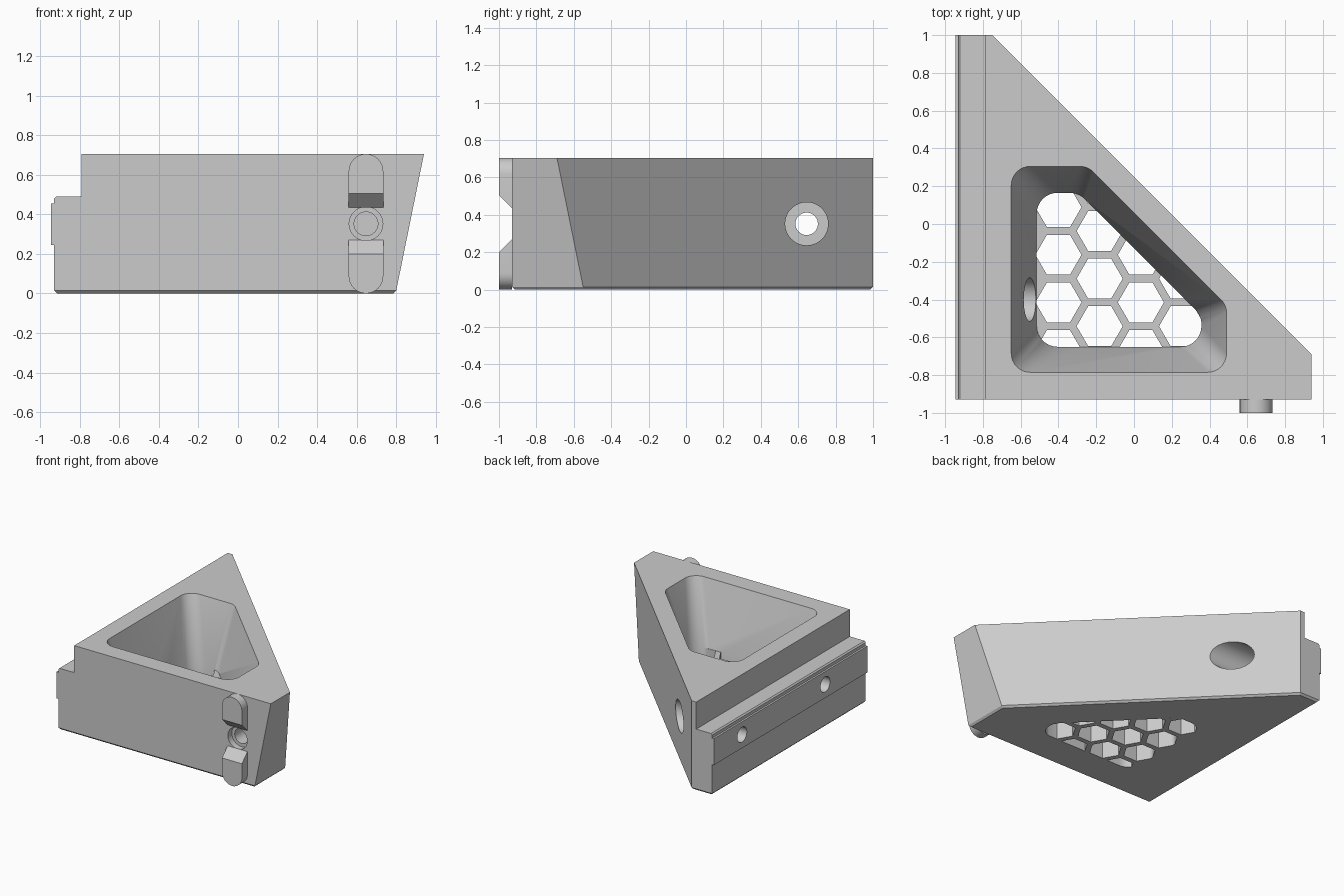
import bpy, bmesh, math
from mathutils import Matrix, Vector

if "Cube" in bpy.data.objects:
    bpy.data.objects.remove(bpy.data.objects["Cube"])

grey = bpy.data.materials.new("light_grey")
grey.diffuse_color = (0.6, 0.6, 0.6, 1)
grey.use_nodes = True
grey.node_tree.nodes["Principled BSDF"].inputs["Base Color"].default_value = grey.diffuse_color


def make(name, bm):
    bmesh.ops.recalc_face_normals(bm, faces=bm.faces)
    me = bpy.data.meshes.new(name)
    bm.to_mesh(me)
    bm.free()
    me.materials.append(grey)
    ob = bpy.data.objects.new(name, me)
    bpy.context.collection.objects.link(ob)
    return ob


def add_loft(bm, rings):
    """Closed solid through rings with equal point counts."""
    vs = [[bm.verts.new(p) for p in r] for r in rings]
    n = len(rings[0])
    for a, b in zip(vs, vs[1:]):
        for i in range(n):
            j = (i + 1) % n
            bm.faces.new((a[i], a[j], b[j], b[i]))
    bm.faces.new(vs[0][::-1])
    bm.faces.new(vs[-1])


def loft(name, rings):
    bm = bmesh.new()
    add_loft(bm, rings)
    return make(name, bm)


def along_y(name, pts, y0, y1):
    return loft(name, [[(x, y, z) for x, z in pts] for y in (y0, y1)])


def cylinder(name, axis, r, start, length, segs=48):
    rot = Matrix.Rotation(math.pi / 2, 4, 'Y' if axis == 'x' else 'X')
    step = Vector((length, 0, 0)) if axis == 'x' else Vector((0, length, 0))
    bm = bmesh.new()
    bmesh.ops.create_cone(bm, cap_ends=True, segments=segs, radius1=r, radius2=r, depth=length,
                          matrix=Matrix.Translation(Vector(start) + step / 2) @ rot)
    return make(name, bm)


def boolean(ob, tool, op='DIFFERENCE'):
    m = ob.modifiers.new("cut", 'BOOLEAN')
    m.operation, m.object, m.solver = op, tool, 'EXACT'
    bpy.context.view_layer.objects.active = ob
    bpy.ops.object.modifier_apply(modifier=m.name)
    bpy.data.objects.remove(tool)


def rounded(pts, r, z, segs=8):
    """Polygon with filleted corners, at height z."""
    out = []
    for i, p in enumerate(pts):
        p = Vector(p)
        a = (Vector(pts[i - 1]) - p).normalized()
        b = (Vector(pts[(i + 1) % len(pts)]) - p).normalized()
        half = a.angle(b) / 2
        c = p + (a + b).normalized() * r / math.sin(half)
        s = p + a * r / math.tan(half) - c
        e = p + b * r / math.tan(half) - c
        turn = math.pi - 2 * half
        for k in range(segs + 1):
            t = k / segs
            d = (s * math.sin((1 - t) * turn) + e * math.sin(t * turn)) / math.sin(turn)
            out.append((c.x + d.x, c.y + d.y, z))
    return out


# Wedge body: leaning right face, chamfered bottom edge
def outline(z, i):
    r = 0.80 + 0.14 * max(z - 0.015, 0) / 0.69 - i
    c = 0.25 - math.sqrt(2) * i
    return [(-0.93 + i, -0.93 + i, z), (r, -0.93 + i, z), (r, c - r, z),
            (c - 1 + i, 1 - i, z), (-0.93 + i, 1 - i, z)]


body = loft("body", [outline(0, 0.015), outline(0.015, 0), outline(0.705, 0)])

# Step along the left side, and the raised rail under it
boolean(body, along_y("step_cutter", [(-1.1, 0.48), (-0.93, 0.48), (-0.92, 0.49), (-0.79, 0.49),
                                      (-0.79, 0.8), (-1.1, 0.8)], -1.1, 1.1))
boolean(body, along_y("rail", [(-0.945, 0.245), (-0.85, 0.245), (-0.85, 0.455), (-0.945, 0.455)],
                      -0.93, 1.0), 'UNION')

# Tapered pocket
FLOOR = 0.22
top = [(-0.65, -0.785), (0.49, -0.785), (0.49, -0.43), (-0.245, 0.305), (-0.65, 0.305)]
low = [(-0.515, -0.65), (0.357, -0.65), (0.357, -0.485), (-0.293, 0.165), (-0.515, 0.165)]
boolean(body, loft("pocket_cutter", [rounded(low, 0.11, FLOOR), rounded(top, 0.1, 0.705),
                                     rounded(top, 0.1, 0.8)]))

# Honeycomb openings through the floor, kept inside the pocket outline
bm = bmesh.new()
PITCH, R = 0.252, 0.122
for col in range(4):
    for row in range(-1, 4):
        cx = -0.40 + col * PITCH * math.sqrt(3) / 2
        cy = -0.415 + PITCH * (row - 0.5 * (col % 2))
        add_loft(bm, [[(cx + R * math.cos(k * math.pi / 3), cy + R * math.sin(k * math.pi / 3), z)
                       for k in range(6)] for z in (-0.1, FLOOR + 0.02)])
hexes = make("honeycomb_cutter", bm)
boolean(hexes, loft("floor_outline", [rounded(low, 0.11, z) for z in (-0.2, 0.4)]), 'INTERSECT')
boolean(body, hexes)

# Two counterbored screw holes through the left wall
for y, reach in ((0.645, 0.75), (-0.4, 0.27)):
    boolean(body, cylinder("counterbore", 'x', 0.115, (-0.72, y, 0.352), reach))
    boolean(body, cylinder("screw_hole", 'x', 0.06, (-1.1, y, 0.352), 0.5))

# Stepped blind hole in the front
TX = 0.647
boolean(body, cylinder("front_recess", 'y', 0.085, (TX, -1.1, 0.352), 0.22))
boolean(body, cylinder("front_hole", 'y', 0.06, (TX, -1.1, 0.352), 0.37))

# Round-ended front lugs with sloping inner ends, mirrored about mid height
W = 0.0875
for name, s in (("upper_lug", 1), ("lower_lug", -1)):
    rings = []
    for y, inner in ((-1.0, 0.153), (-0.93, 0.083)):
        pts = [(TX - W, inner), (TX + W, inner)]
        pts += [(TX + W * math.cos(k * math.pi / 16), 0.3525 - W + W * math.sin(k * math.pi / 16))
                for k in range(17)]
        rings.append([(x, y, 0.3525 + s * h) for x, h in pts])
    loft(name, rings)

# Smooth round surfaces, keep edges sharp
for ob in bpy.context.scene.objects:
    ob.select_set(True)
bpy.context.view_layer.objects.active = body
bpy.ops.object.shade_smooth_by_angle(angle=math.radians(25))
